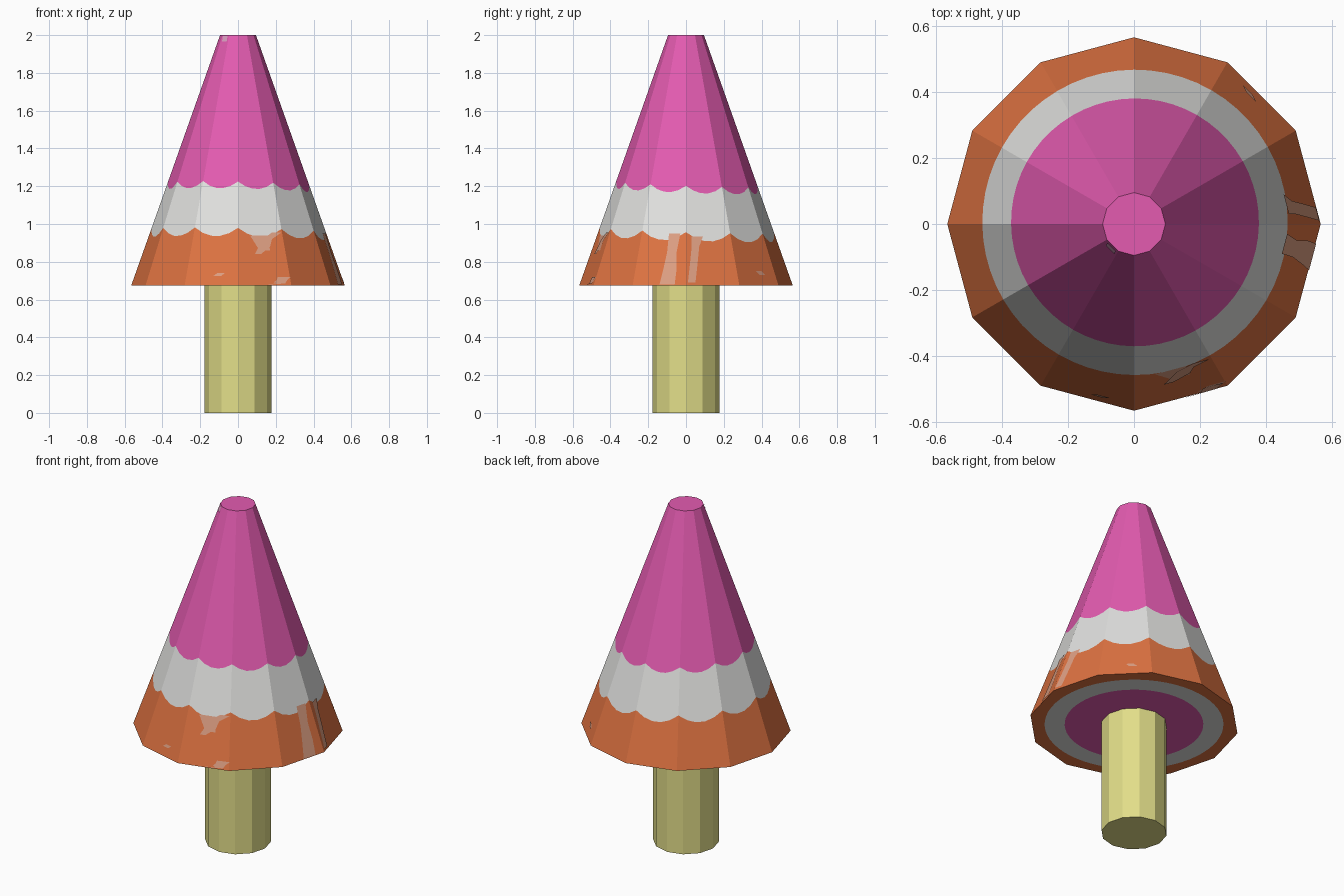
import bpy
import math
from mathutils import Vector

cube = bpy.data.objects.get("Cube")
if cube:
    bpy.data.objects.remove(cube, do_unlink=True)

SIDES, SPLIT = 12, 5
N = SIDES * SPLIT
STEP = math.tau / SIDES
BASE_Z, TOP_Z, BASE_R, TOP_R = 0.675, 2.0, 0.565, 0.095
SLOPE = (BASE_R - TOP_R) / (TOP_Z - BASE_Z)


def material(name, rgb):
    """Flat material from display colour values, stored as linear."""
    lin = [((c / 255 + 0.055) / 1.055) ** 2.4 for c in rgb] + [1.0]
    m = bpy.data.materials.new(name)
    m.use_nodes = True
    m.diffuse_color = lin
    bsdf = m.node_tree.nodes["Principled BSDF"]
    bsdf.inputs["Base Color"].default_value = lin
    bsdf.inputs["Roughness"].default_value = 0.9
    return m


pink = material("pink", (227, 91, 176))
white = material("soft white", (224, 224, 222))
orange = material("orange", (221, 114, 65))
yellow = material("pale yellow", (226, 222, 137))
peach = material("faded peach", (220, 158, 130))
rose = material("faded rose", (222, 160, 195))


def make_object(name, verts, faces, mats, indices=None):
    me = bpy.data.meshes.new(name)
    me.from_pydata(verts, [], faces)
    for m in mats:
        me.materials.append(m)
    if indices:
        me.polygons.foreach_set("material_index", indices)
    me.update()
    ob = bpy.data.objects.new(name, me)
    bpy.context.collection.objects.link(ob)
    return ob


def flat_factor(a):
    """Radius of a twelve-sided outline relative to its corners."""
    return math.cos(STEP / 2) / math.cos(a % STEP - STEP / 2)


def outline(radius, z):
    angles = [math.tau * i / N for i in range(N)]
    return [(radius * flat_factor(a) * math.cos(a),
             radius * flat_factor(a) * math.sin(a), z) for a in angles]


def circle(radius):
    """Round band edge on the flat underside."""
    return [(radius * math.cos(math.tau * i / N),
             radius * math.sin(math.tau * i / N), BASE_Z) for i in range(N)]


def scalloped(radius):
    """Band edge that is round from above, so it waves across the flat sides."""
    ring = []
    for i in range(N):
        a = math.tau * i / N
        r = radius + 0.003 * math.cos(a) + 0.005 * math.sin(a)
        z = BASE_Z + (BASE_R - r / flat_factor(a)) / SLOPE
        ring.append((r * math.cos(a), r * math.sin(a), z))
    return ring


# Cone with coloured bands on its sides and underside
rings = [circle(0.373), circle(0.481), outline(BASE_R, BASE_Z),
         scalloped(0.462), scalloped(0.375), outline(TOP_R, TOP_Z)]
bands = [1, 2, 2, 1, 0]
verts = [p for ring in rings for p in ring]
faces = [list(reversed(range(N))), list(range(5 * N, 6 * N))]
indices = [0, 0]
for k, band in enumerate(bands):
    for i in range(N):
        j = (i + 1) % N
        faces.append((k * N + i, k * N + j, (k + 1) * N + j, (k + 1) * N + i))
        indices.append(band)
make_object("banded_cone", verts, faces, [pink, white, orange], indices)

# Trunk
bpy.ops.mesh.primitive_cylinder_add(vertices=SIDES, radius=0.177,
                                    depth=BASE_Z, location=(0, 0, BASE_Z / 2))
trunk = bpy.context.object
trunk.name = "trunk"
trunk.data.materials.append(yellow)


def on_cone(forward, u, z):
    """Point on the cone at sideways position u, seen against forward."""
    f = Vector((math.cos(forward), math.sin(forward), 0))
    side = Vector((-f.y, f.x, 0))
    apothem = (BASE_R - (z - BASE_Z) * SLOPE) * math.cos(STEP / 2)
    depth = 9.0
    for i in range(SIDES):
        a = (i + 0.5) * STEP
        n = Vector((math.cos(a), math.sin(a), 0))
        if n.dot(f) > 0.05:
            depth = min(depth, (apothem - u * n.dot(side)) / n.dot(f))
    return f * (depth + 0.004) + side * u + Vector((0, 0, z))


def streak(name, forward, rows, mat):
    """Thin worn mark; rows run upward as (left, right, height)."""
    pts = []
    for left, right, z in rows:
        pts += [on_cone(forward, left, z), on_cone(forward, right, z)]
    quads = [(2 * i, 2 * i + 1, 2 * i + 3, 2 * i + 2)
             for i in range(len(rows) - 1)]
    make_object(name, pts, quads, [mat])


# Worn paint marks
FRONT, RIGHT = -math.pi / 2, 0.0
streak("front_streak", FRONT,
       [(0.09, 0.12, 0.84), (0.11, 0.17, 0.88), (0.13, 0.18, 0.92), (0.18, 0.23, 0.955)], peach)
streak("front_rim_mark", FRONT,
       [(0.15, 0.17, 0.68), (0.20, 0.25, 0.685), (0.21, 0.27, 0.72)], peach)
streak("front_small_mark", FRONT,
       [(-0.13, -0.09, 0.725), (-0.11, -0.07, 0.74)], peach)
streak("right_long_streak", RIGHT,
       [(-0.14, -0.06, 0.68), (-0.12, -0.05, 0.76), (-0.10, -0.05, 0.85), (-0.09, -0.03, 0.95)], peach)
streak("right_second_streak", RIGHT,
       [(0.01, 0.05, 0.69), (0.02, 0.06, 0.78), (0.03, 0.07, 0.88), (0.03, 0.09, 0.935)], peach)
streak("right_front_mark", RIGHT,
       [(-0.47, -0.455, 0.86), (-0.455, -0.43, 0.94)], peach)
streak("right_front_rim_mark", RIGHT,
       [(-0.51, -0.495, 0.69), (-0.49, -0.475, 0.72)], peach)
streak("right_back_mark", RIGHT,
       [(0.39, 0.42, 0.73), (0.37, 0.40, 0.75)], peach)
streak("tip_mark", FRONT,
       [(-0.085, -0.06, 1.965), (-0.08, -0.055, 1.995)], rose)
